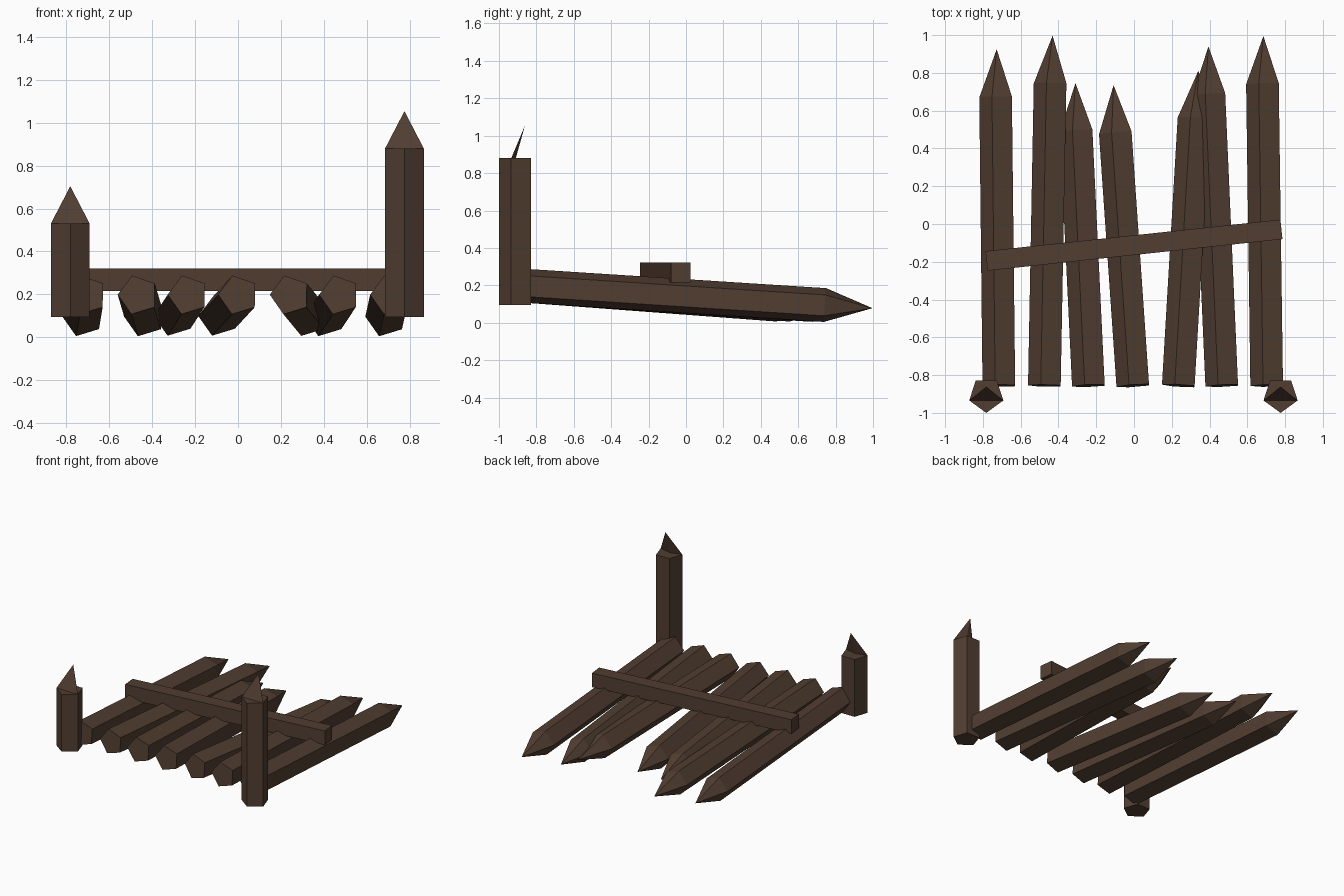
import bpy, bmesh, math
from mathutils import Vector

if "Cube" in bpy.data.objects:
    bpy.data.objects.remove(bpy.data.objects["Cube"])

wood = bpy.data.materials.new("dark_brown_wood")
wood.diffuse_color = (0.083, 0.048, 0.031, 1)
wood.use_nodes = True
wood.node_tree.nodes["Principled BSDF"].inputs["Base Color"].default_value = wood.diffuse_color

R = 0.095  # radius of every pentagonal timber


def make(name, verts, faces):
    me = bpy.data.meshes.new(name)
    bm = bmesh.new()
    vs = [bm.verts.new(v) for v in verts]
    for f in faces:
        bm.faces.new([vs[i] for i in f])
    bmesh.ops.recalc_face_normals(bm, faces=bm.faces)
    bm.to_mesh(me)
    bm.free()
    me.materials.append(wood)
    ob = bpy.data.objects.new(name, me)
    bpy.context.collection.objects.link(ob)
    return ob


def ring(center, u, v, first_deg):
    angles = [math.radians(first_deg + 72 * i) for i in range(5)]
    return [center + R * (math.cos(a) * u + math.sin(a) * v) for a in angles]


SIDES = [(i, (i + 1) % 5, (i + 1) % 5 + 5, i + 5) for i in range(5)]


def sharpened_log(name, start_x, tip_x, tip_y):
    # sloping log: flat near end, pointed far end
    a = Vector((start_x, -0.856, 0.197))
    tip = Vector((tip_x, tip_y, 0.078))
    d = (tip - a).normalized()
    shoulder = tip - d * 0.255
    u = d.cross(Vector((0, 0, 1))).normalized()
    v = u.cross(d)
    verts = ring(a, u, v, 107) + ring(shoulder, u, v, 107) + [tip]
    point = [(i + 5, (i + 1) % 5 + 5, 10) for i in range(5)]
    make(name, verts, SIDES + [tuple(range(5))] + point)


def post(name, x, top):
    # upright pentagonal post with flat ends
    X, Y = Vector((1, 0, 0)), Vector((0, 1, 0))
    low = ring(Vector((x, -0.905, 0.095)), X, Y, -90)
    high = ring(Vector((x, -0.905, top)), X, Y, -90)
    make(name, low + high, SIDES + [(0, 1, 2, 3, 4), (5, 6, 7, 8, 9)])
    # thin splinter leaning back from the top of the post
    apex = Vector((x, -0.861, top + 0.174))
    mid = Vector((x, -0.91, top))
    make(name + "_splinter", [high[1], high[4], mid, apex],
         [(0, 1, 3), (1, 2, 3), (2, 0, 3), (0, 1, 2)])


# start x, tip x, tip y of each log, left to right
logs = [(-0.707, -0.727, 0.925), (-0.466, -0.431, 0.997), (-0.233, -0.310, 0.746),
        (0.002, -0.108, 0.735), (0.243, 0.341, 0.812), (0.473, 0.394, 0.940),
        (0.711, 0.685, 0.995)]
for n, spec in enumerate(logs, 1):
    sharpened_log(f"sharpened_log_{n}", *spec)

post("left_post", -0.782, 0.53)
post("right_post", 0.776, 0.88)

# beam lying across the logs
bpy.ops.mesh.primitive_cube_add(size=1, location=(0, -0.112, 0.268),
                                rotation=(0, 0, math.radians(6.1)))
beam = bpy.context.object
beam.name = "cross_beam"
beam.scale = (1.57, 0.104, 0.106)
beam.data.materials.append(wood)
